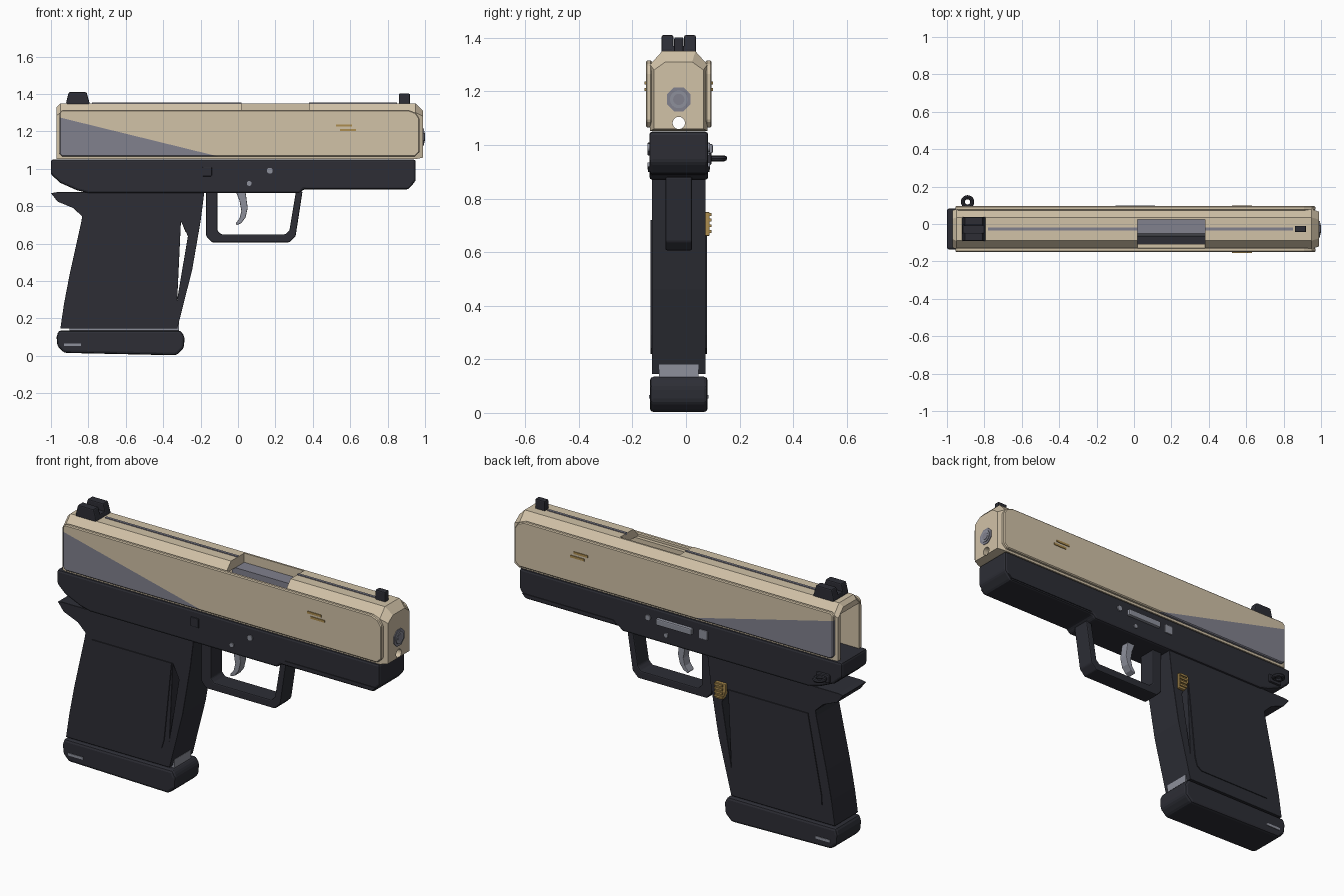
import bpy, bmesh, math
from mathutils import Vector

if "Cube" in bpy.data.objects:
    bpy.data.objects.remove(bpy.data.objects["Cube"])

CY = -0.027  # middle plane of the body


def material(name, rgb):
    m = bpy.data.materials.new(name)
    m.use_nodes = True
    m.diffuse_color = (*rgb, 1)
    m.node_tree.nodes["Principled BSDF"].inputs["Base Color"].default_value = (*rgb, 1)
    return m


TAN = material("sand_tan", (0.64, 0.54, 0.39))
DARK = material("charcoal", (0.026, 0.027, 0.036))
GREY = material("blue_grey", (0.22, 0.22, 0.27))
STEEL = material("steel", (0.27, 0.28, 0.33))
BRASS = material("brass", (0.42, 0.27, 0.08))


def add(name, bm, mat, bevel=0, smooth=False):
    bmesh.ops.recalc_face_normals(bm, faces=bm.faces[:])
    me = bpy.data.meshes.new(name)
    bm.to_mesh(me)
    bm.free()
    me.materials.append(mat)
    ob = bpy.data.objects.new(name, me)
    bpy.context.collection.objects.link(ob)
    if bevel:
        b = ob.modifiers.new("bevel", "BEVEL")
        b.width, b.segments, b.limit_method = bevel, 2, "ANGLE"
    if smooth:
        bpy.ops.object.select_all(action="DESELECT")
        ob.select_set(True)
        bpy.context.view_layer.objects.active = ob
        bpy.ops.object.shade_smooth_by_angle(angle=math.radians(35))
    return ob


def loft(name, rings, mat, **kw):
    bm = bmesh.new()
    vs = [[bm.verts.new(p) for p in r] for r in rings]
    n = len(vs[0])
    for a, b in zip(vs, vs[1:]):
        for i in range(n):
            bm.faces.new((a[i], a[(i + 1) % n], b[(i + 1) % n], b[i]))
    bm.faces.new(vs[0])
    bm.faces.new(vs[-1])
    return add(name, bm, mat, **kw)


def prism(name, pts, y0, y1, mat, **kw):
    """Side profile in x, z pulled across y."""
    return loft(name, [[(x, y, z) for x, z in pts] for y in (y0, y1)], mat, **kw)


def box(name, x0, x1, y0, y1, z0, z1, mat, **kw):
    return prism(name, [(x0, z0), (x1, z0), (x1, z1), (x0, z1)], y0, y1, mat, **kw)


def rod(name, axis, a, b, u, v, r, mat, n=20):
    """Cylinder along x or y; u, v are the other two coordinates."""
    rings = []
    for t in (a, b):
        ring = []
        for i in range(n):
            w = math.tau * (i + 0.5) / n
            p, q = u + r * math.cos(w), v + r * math.sin(w)
            ring.append((t, p, q) if axis == "x" else (p, t, q))
        rings.append(ring)
    return loft(name, rings, mat, smooth=n > 8)


def cut(ob, cutter):
    m = ob.modifiers.new("cut", "BOOLEAN")
    m.operation, m.solver, m.object = "DIFFERENCE", "EXACT", cutter
    cutter.hide_render = True
    bpy.context.view_layer.objects.active = ob
    bpy.ops.object.modifier_apply(modifier=m.name)
    bpy.data.objects.remove(cutter)


# Slide: chamfered tube, open at the rear
def section(x, w, wt, zs, zt, zb):
    return [(x, CY - w, zb), (x, CY + w, zb), (x, CY + w, zs),
            (x, CY + wt, zt), (x, CY - wt, zt), (x, CY - w, zs)]


slide = loft("slide", [section(-0.97, 0.1, 0.055, 1.285, 1.33, 1.052),
                       section(-0.95, 0.107, 0.062, 1.3, 1.35, 1.052),
                       section(0.95, 0.107, 0.062, 1.3, 1.35, 1.052),
                       section(0.99, 0.092, 0.05, 1.28, 1.31, 1.06)], TAN)
cut(slide, box("cavity_cutter", -1.1, 0.92, CY - 0.08, CY + 0.08, 1.0, 1.3, TAN))
cut(slide, box("port_cutter", 0.02, 0.38, -0.2, 0.025, 1.297, 1.5, TAN))
cut(slide, rod("guide_cutter", "x", 0.8, 1.1, CY, 1.082, 0.023, TAN))
box("top_rib", -0.78, 0.02, CY - 0.007, CY + 0.007, 1.34, 1.354, GREY)
box("top_rib_front", 0.38, 0.85, CY - 0.007, CY + 0.007, 1.34, 1.354, GREY)

# Barrel and chamber inside the slide
rod("barrel", "x", 0, 0.985, CY, 1.17, 0.04, STEEL)
box("chamber", 0, 0.41, -0.05, 0.045, 1.13, 1.299, GREY)
rod("muzzle_ring", "x", 0.9, 0.994, CY, 1.17, 0.048, GREY, 8)
rod("muzzle_lip", "x", 0.9, 0.998, CY, 1.17, 0.033, STEEL)
rod("muzzle_center", "x", 0.9, 0.9995, CY, 1.17, 0.021, GREY)

# Side panels, split by a sloping colour line, with brass marks
panel = [(-0.955, 1.08), (-0.94, 1.065), (0.945, 1.065), (0.97, 1.09), (0.97, 1.27),
         (0.95, 1.3), (0.91, 1.315), (-0.94, 1.315), (-0.955, 1.3)]
for side, s in (("right", -1), ("left", 1)):
    y0, y1 = CY + s * 0.1, CY + s * 0.123
    ob = prism(side + "_panel", panel, y0, y1, TAN)
    ob.data.materials.append(GREY)
    a, b = Vector((-0.955, 0, 1.275)), Vector((-0.1, 0, 1.065))
    normal = (b - a).cross(Vector((0, 1, 0)))
    bm = bmesh.new()
    bm.from_mesh(ob.data)
    bmesh.ops.bisect_plane(bm, geom=bm.verts[:] + bm.edges[:] + bm.faces[:],
                           plane_co=a, plane_no=normal)
    for f in bm.faces:
        f.material_index = int((f.calc_center_median() - a).dot(normal) *
                               (1 if normal.z < 0 else -1) > 0)
    bm.to_mesh(ob.data)
    bm.free()
    ob.modifiers.new("bevel", "BEVEL").width = 0.005
    for i, (x, z) in enumerate(((0.525, 1.231), (0.545, 1.207))):
        box(f"{side}_brass_mark_{i + 1}", x, x + 0.085, y1 - s * 0.01, y1 + s * 0.004,
            z - 0.006, z + 0.006, BRASS)

# Sights
prism("rear_sight_base", [(-0.92, 1.34), (-0.79, 1.34), (-0.8, 1.37), (-0.915, 1.37)],
      CY - 0.064, CY + 0.064, DARK, bevel=0.004)
for side, s in (("right", -1), ("left", 1)):
    prism(side + "_rear_sight_post",
          [(-0.92, 1.35), (-0.793, 1.35), (-0.81, 1.41), (-0.905, 1.41)],
          CY + s * 0.02, CY + s * 0.064, DARK, bevel=0.006)
box("front_sight", 0.86, 0.92, CY - 0.017, CY + 0.017, 1.33, 1.402, DARK, bevel=0.006)

# Frame with front rail steps
prism("frame", [(-1, 1.05), (-1, 0.97), (-0.95, 0.925), (-0.86, 0.885), (-0.8, 0.87),
                (0.33, 0.87), (0.35, 0.89), (0.91, 0.89), (0.95, 0.935), (0.95, 1.05)],
      CY - 0.11, CY + 0.11, DARK, bevel=0.012)
for side, s in (("right", -1), ("left", 1)):
    prism(side + "_rail_plate", [(0.36, 0.9), (0.91, 0.9), (0.93, 0.92), (0.38, 0.92)],
          CY + s * 0.1, CY + s * 0.114, DARK)
    box(side + "_square_pin", -0.19, -0.14, CY + s * 0.1, CY + s * 0.116, 0.96, 1.01,
        DARK if s < 0 else STEEL, bevel=0.004)
    for i, (x, z, r) in enumerate(((0.17, 0.99, 0.016), (0.06, 0.922, 0.013))):
        rod(f"{side}_pin_{i + 1}", "y", CY + s * 0.1, CY + s * 0.117, x, z, r, STEEL, 16)
box("slide_lever", -0.1, 0.115, 0.07, 0.1, 0.968, 1.004, STEEL, bevel=0.006)

# Small loop on the rear left
bpy.ops.mesh.primitive_torus_add(location=(-0.89, 0.118, 0.95), major_radius=0.025,
                                 minor_radius=0.011, major_segments=20, minor_segments=8)
loop = bpy.context.object
loop.name = "rear_loop"
loop.data.materials.append(DARK)
bpy.ops.object.shade_smooth_by_angle()
box("rear_loop_mount", -0.93, -0.85, 0.07, 0.095, 0.925, 0.97, DARK, bevel=0.006)

# Grip with rear tang and two narrow openings
grip = prism("grip", [(-1, 0.87), (-0.965, 0.825), (-0.88, 0.79), (-0.833, 0.745),
                      (-0.838, 0.715), (-0.9, 0.436), (-0.93, 0.28), (-0.95, 0.145),
                      (-0.325, 0.145), (-0.245, 0.46), (-0.2, 0.72), (-0.18, 0.875),
                      (-0.97, 0.875)], CY - 0.1, CY + 0.1, DARK)
for pts in ([(-0.305, 0.72), (-0.268, 0.64), (-0.325, 0.3)],
            [(-0.785, 0.71), (-0.797, 0.68), (-0.826, 0.5)]):
    cut(grip, prism("opening_cutter", pts, -0.3, 0.3, DARK))
bev = grip.modifiers.new("bevel", "BEVEL")
bev.width, bev.limit_method = 0.006, "ANGLE"
for side, s in (("right", -1), ("left", 1)):
    prism(side + "_grip_plate",
          [(-0.79, 0.72), (-0.31, 0.72), (-0.355, 0.29), (-0.37, 0.24), (-0.4, 0.22),
           (-0.85, 0.22), (-0.875, 0.24), (-0.873, 0.29)],
          CY + s * 0.095, CY + s * 0.105, DARK)

# Release button with ridges
prism("release_button", [(-0.3, 0.71), (-0.28, 0.66), (-0.235, 0.66), (-0.235, 0.75),
                         (-0.3, 0.75)], 0.06, 0.088, BRASS, bevel=0.004)
for i in range(4):
    z = 0.672 + i * 0.021
    box(f"button_ridge_{i + 1}", -0.285, -0.237, 0.08, 0.096, z, z + 0.011, BRASS)

# Magazine body and base pad
box("magazine", -0.9, -0.315, CY - 0.073, CY + 0.073, 0.1, 0.18, STEEL)
prism("base_pad", [(-0.96, 0.135), (-0.305, 0.135), (-0.285, 0.1), (-0.29, 0.04),
                   (-0.33, 0.003), (-0.93, 0.016), (-0.965, 0.05), (-0.97, 0.1)],
      CY - 0.108, CY + 0.108, DARK, bevel=0.014)
for side, s in (("right", -1), ("left", 1)):
    box(side + "_pad_mark", -0.93, -0.84, CY + s * 0.1, CY + s * 0.111, 0.053, 0.067, STEEL)

# Trigger guard: outer path out, inner path back
prism("trigger_guard", [(-0.17, 0.88), (-0.17, 0.64), (-0.14, 0.607), (0.275, 0.607),
                        (0.308, 0.64), (0.345, 0.88), (0.31, 0.88), (0.275, 0.67),
                        (0.255, 0.65), (-0.09, 0.65), (-0.11, 0.67), (-0.11, 0.88)],
      CY - 0.05, CY + 0.05, DARK, bevel=0.006)

# Trigger
prism("trigger", [(-0.012, 0.88), (0.04, 0.88), (0.052, 0.79), (0.04, 0.74), (0.018, 0.71),
                  (-0.008, 0.698), (-0.013, 0.708), (0.008, 0.735), (0.018, 0.775),
                  (0.008, 0.83)], CY - 0.025, CY + 0.025, STEEL, bevel=0.004)
